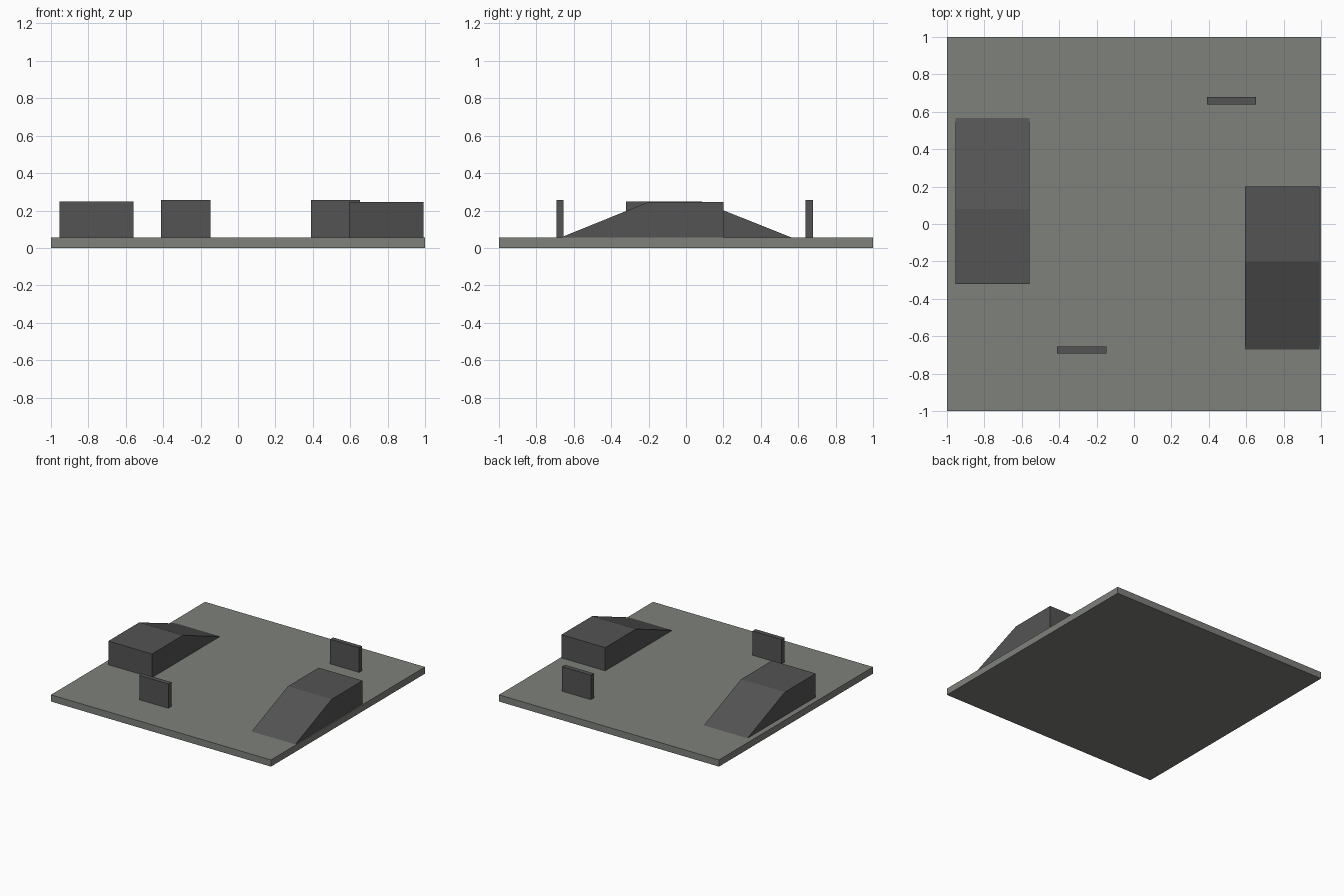
import bpy

if "Cube" in bpy.data.objects:
    bpy.data.objects.remove(bpy.data.objects["Cube"])

def material(name, rgb):
    m = bpy.data.materials.new(name)
    m.diffuse_color = (*rgb, 1)
    m.use_nodes = True
    m.node_tree.nodes["Principled BSDF"].inputs["Base Color"].default_value = m.diffuse_color
    return m

floor_grey = material("floor grey", (0.21, 0.218, 0.2))
dark_grey = material("dark grey", (0.088, 0.088, 0.088))

BASE_H = 0.055

def extruded(name, profile, x0, x1, mat):
    """Extrude a counter-clockwise (y, z) profile from x0 to x1."""
    n = len(profile)
    verts = [(x, y, z) for x in (x0, x1) for y, z in profile]
    faces = [tuple(reversed(range(n))), tuple(range(n, 2 * n))]
    faces += [(i, (i + 1) % n, n + (i + 1) % n, n + i) for i in range(n)]
    mesh = bpy.data.meshes.new(name)
    mesh.from_pydata(verts, [], faces)
    mesh.materials.append(mat)
    obj = bpy.data.objects.new(name, mesh)
    bpy.context.collection.objects.link(obj)
    return obj

def slab(name, x0, x1, y0, y1, z0, z1, mat):
    return extruded(name, [(y0, z0), (y1, z0), (y1, z1), (y0, z1)], x0, x1, mat)

# Square floor
slab("floor", -1, 1, -1, 1, 0, BASE_H, floor_grey)

# Platforms with a ramp, facing opposite ways
extruded("left_ramp", [(-0.32, BASE_H), (0.566, BASE_H), (0.08, 0.249), (-0.32, 0.249)],
         -0.955, -0.558, dark_grey)
extruded("right_ramp", [(-0.672, BASE_H), (0.2, BASE_H), (0.2, 0.246), (-0.2, 0.246)],
         0.594, 0.992, dark_grey)

# Low cover walls
slab("front_wall", -0.411, -0.148, -0.693, -0.655, BASE_H, 0.255, dark_grey)
slab("back_wall", 0.39, 0.653, 0.64, 0.678, BASE_H, 0.257, dark_grey)
